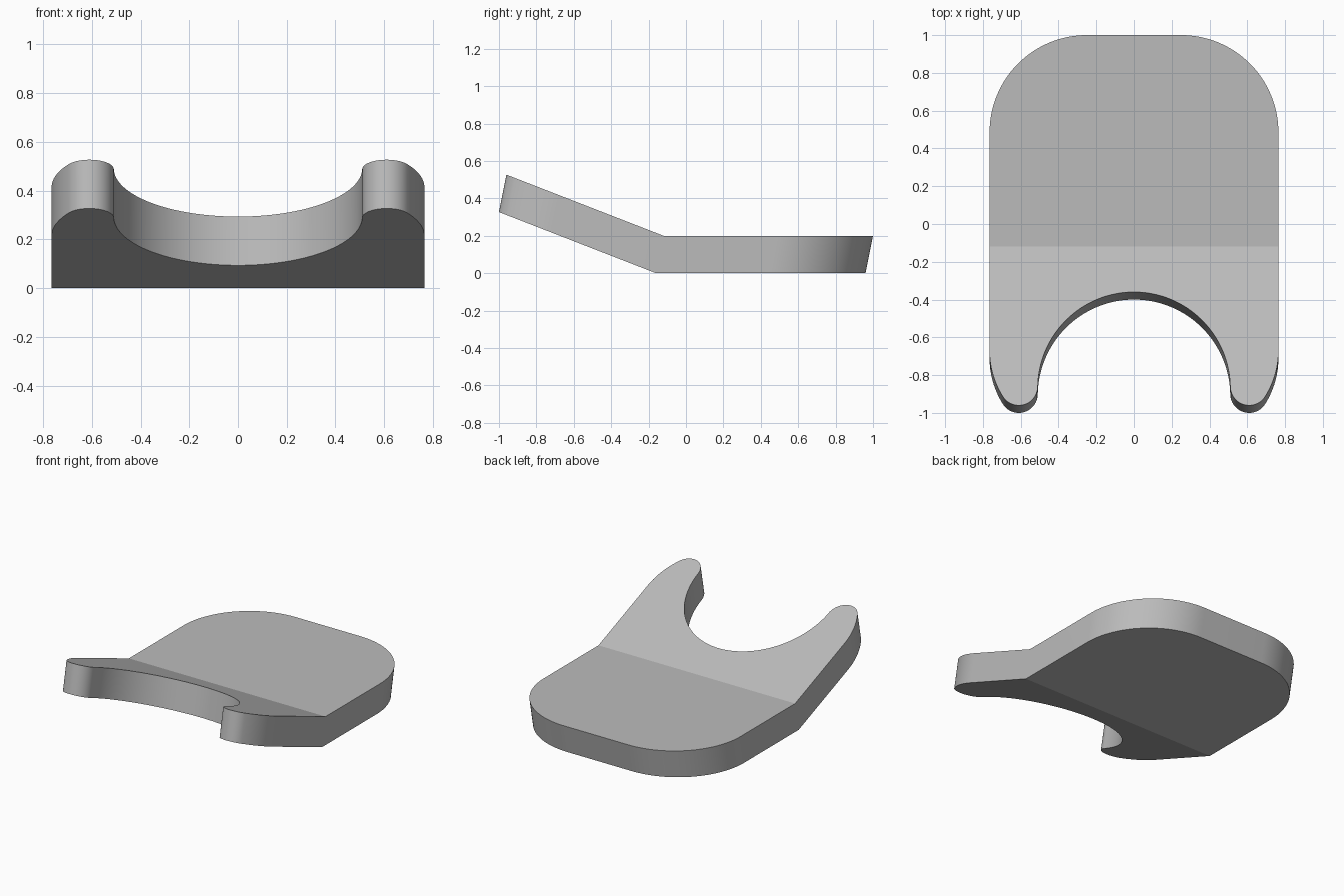
import bpy, bmesh
from math import radians, cos, sin, atan2, degrees

cube = bpy.data.objects.get("Cube")
if cube:
    bpy.data.objects.remove(cube)

HALF_W, BACK, FOLD = 0.765, 1.0, -0.12
THICK, LEAN, SLOPE = 0.20, 0.04, 0.389
CORNER_R, NOTCH_R, TIP_R, TIP_Y = 0.515, 0.51, 0.10, -0.86
SIDE_END, FLANK_R = -0.67, 0.455


def arc(cx, cy, r, start, end, steps):
    angles = [radians(start + (end - start) * i / steps) for i in range(steps + 1)]
    return [(cx + r * cos(a), cy + r * sin(a)) for a in angles]


# Half outline: notch, prong tip, prong flank, rounded back corner
tip_x = NOTCH_R + TIP_R
flank_x = HALF_W - FLANK_R
blend = degrees(atan2(TIP_Y - SIDE_END, tip_x - flank_x))
half = arc(0, TIP_Y - 0.01, NOTCH_R, 90, 0, 32)
half += arc(tip_x, TIP_Y, TIP_R, 180, 360 + blend, 28)
half += arc(flank_x, SIDE_END, FLANK_R, blend, 0, 14)[1:]
half += arc(HALF_W - CORNER_R, BACK - CORNER_R, CORNER_R, 0, 90, 32)
outline = half + [(-x, y) for x, y in reversed(half[1:])]

# Top face, split along the fold, with the prong side bent upward
bm = bmesh.new()
bm.faces.new([bm.verts.new((x, y, THICK)) for x, y in outline])
bmesh.ops.bisect_plane(bm, geom=bm.verts[:] + bm.edges[:] + bm.faces[:],
                       plane_co=(0, FOLD, 0), plane_no=(0, 1, 0))
for v in bm.verts:
    v.co.z += max(0, FOLD - v.co.y) * SLOPE

# Leaning thickness
extruded = bmesh.ops.extrude_face_region(bm, geom=bm.faces[:], use_keep_orig=True)
lower = [g for g in extruded["geom"] if isinstance(g, bmesh.types.BMVert)]
bmesh.ops.translate(bm, verts=lower, vec=(0, -LEAN, -THICK))
bmesh.ops.recalc_face_normals(bm, faces=bm.faces[:])

mesh = bpy.data.meshes.new("bent_plate")
bm.to_mesh(mesh)
bm.free()
plate = bpy.data.objects.new("bent_plate", mesh)
bpy.context.collection.objects.link(plate)

# Plain grey
grey = bpy.data.materials.new("plain_grey")
grey.use_nodes = True
colour = (0.5, 0.5, 0.5, 1)
grey.diffuse_color = colour
grey.node_tree.nodes["Principled BSDF"].inputs["Base Color"].default_value = colour
mesh.materials.append(grey)

# Smooth round walls, crisp fold and rims
bpy.ops.object.select_all(action="DESELECT")
plate.select_set(True)
bpy.context.view_layer.objects.active = plate
bpy.ops.object.shade_smooth_by_angle(angle=radians(15))
